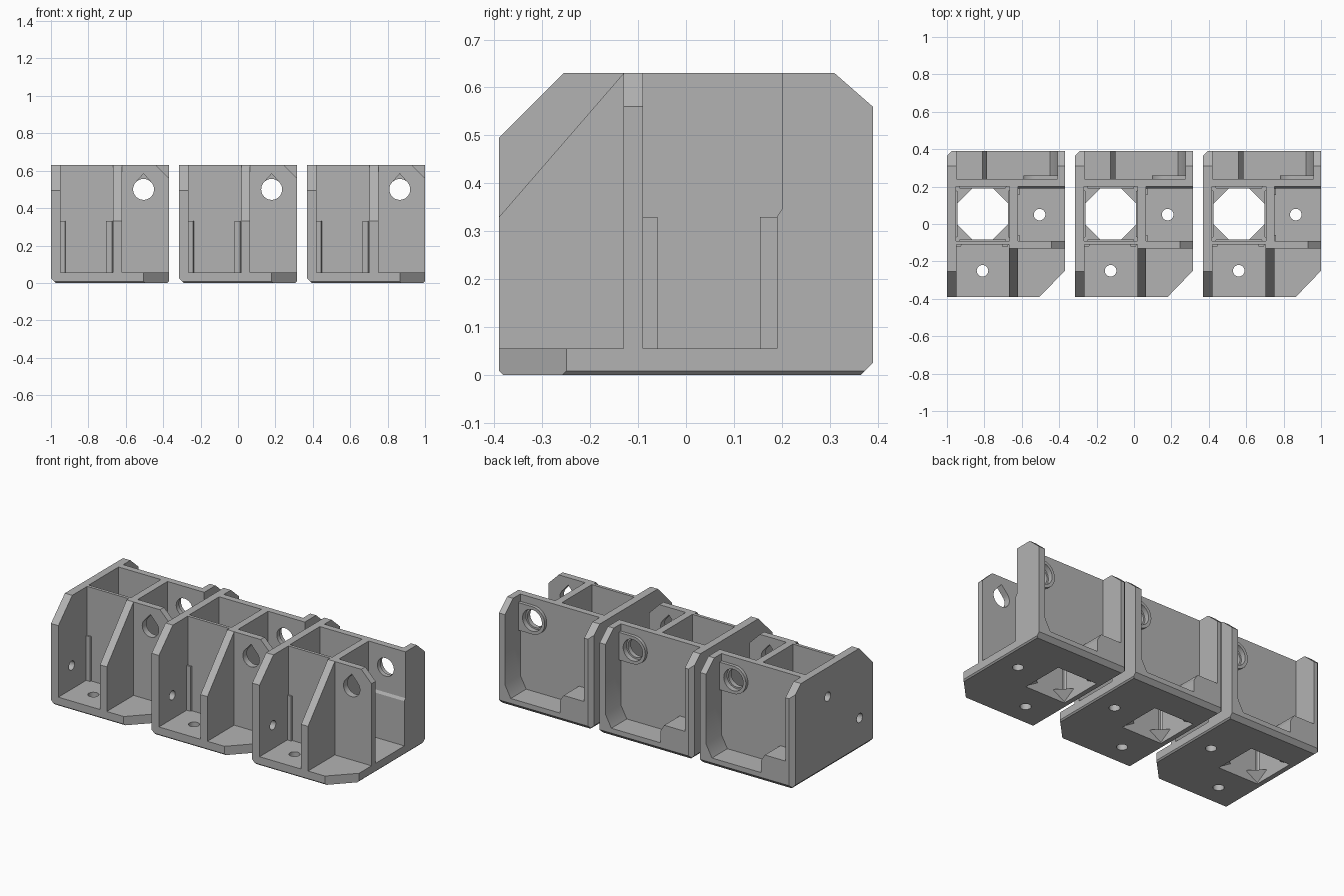
import bpy, bmesh, math

if "Cube" in bpy.data.objects:
    bpy.data.objects.remove(bpy.data.objects["Cube"], do_unlink=True)

grey = bpy.data.materials.new("plain_grey")
grey.use_nodes = True
colour = (0.45, 0.45, 0.45, 1)
grey.diffuse_color = colour
grey.node_tree.nodes["Principled BSDF"].inputs["Base Color"].default_value = colour

W, D, H = 0.315, 0.39, 0.63      # half width, half depth, height
FLOOR, STEP = 0.055, 0.33        # floor top, height where the socket widens


def finish(bm, name):
    bmesh.ops.recalc_face_normals(bm, faces=bm.faces)
    mesh = bpy.data.meshes.new(name)
    bm.to_mesh(mesh)
    bm.free()
    obj = bpy.data.objects.new(name, mesh)
    bpy.context.collection.objects.link(obj)
    mesh.materials.append(grey)
    return obj


def prism(axis, outline, lo, hi, name="piece"):
    """Extrude an outline along an axis: x takes (y,z), y takes (x,z), z takes (x,y)."""
    place = {"x": lambda p, t: (t, p[0], p[1]),
             "y": lambda p, t: (p[0], t, p[1]),
             "z": lambda p, t: (p[0], p[1], t)}[axis]
    bm = bmesh.new()
    a = [bm.verts.new(place(p, lo)) for p in outline]
    b = [bm.verts.new(place(p, hi)) for p in outline]
    bm.faces.new(a)
    bm.faces.new(b[::-1])
    for i in range(len(a)):
        j = (i + 1) % len(a)
        bm.faces.new((a[i], a[j], b[j], b[i]))
    return finish(bm, name)


def box(x0, x1, y0, y1, z0, z1):
    return prism("z", [(x0, y0), (x1, y0), (x1, y1), (x0, y1)], z0, z1)


def circle(u, v, r, n=32):
    return [(u + r * math.cos(2 * math.pi * i / n),
             v + r * math.sin(2 * math.pi * i / n)) for i in range(n)]


def teardrop(u, v, r):
    """Circle with a pointed top."""
    arc = [math.radians(135 + 270 * i / 24) for i in range(25)]
    return [(u + r * math.cos(t), v + r * math.sin(t)) for t in arc] + [(u, v + r * 1.5)]


def combine(body, tool, operation):
    mod = body.modifiers.new("combine", "BOOLEAN")
    mod.operation, mod.object, mod.solver = operation, tool, "EXACT"
    deps = bpy.context.evaluated_depsgraph_get()
    mesh = bpy.data.meshes.new_from_object(body.evaluated_get(deps))
    body.modifiers.clear()
    body.data = mesh
    bpy.data.objects.remove(tool, do_unlink=True)


# Floor plate with one cut corner
bracket = prism("z", [(-W, -D), (0.18, -D), (W, -0.25), (W, D), (-W, D)],
                0, FLOOR, "bracket")

back_slope = [(D, 0.56), (0.31, H)]
solids = [
    # Long side wall, sloped at both top corners
    prism("x", [(-D, 0), (D, 0)] + back_slope + [(-0.255, H), (-D, 0.495)], -W, -0.265),
    # Short side wall behind the cross wall
    prism("x", [(0.2, 0), (D, 0)] + back_slope + [(0.2, H)], 0.275, W),
    # Middle wall with long front slope
    prism("x", [(-D, 0), (0.22, 0), (0.22, H), (-0.13, H), (-D, STEP)], 0.018, 0.065),
    # Back cross wall, thicker low down
    prism("x", [(0.19, 0), (0.24, 0), (0.24, H), (0.2, H), (0.2, STEP + 0.015),
                (0.19, STEP)], -W, W),
    # Front cross wall with one clipped corner
    prism("y", [(0.03, 0), (W, 0), (W, 0.56), (W - 0.07, H), (0.03, H)], -0.13, -0.09),
    # Solid block around the socket
    box(-0.3, 0.05, -0.11, 0.21, 0, H),
    # Rear pocket step and corner slope
    prism("y", [(-0.3, 0.02), (-0.1, 0.02), (-0.1, 0.13), (-0.125, 0.17), (-0.3, 0.17)],
          0.22, D),
    prism("y", [(0.22, 0.03), (0.3, 0.03), (0.3, 0.13), (0.275, 0.13), (0.235, FLOOR)],
          0.22, D),
    # Bearing boss and its bridge to the side wall
    prism("y", circle(0.18, 0.5, 0.085), 0.22, 0.26),
    box(0.18, 0.3, 0.22, 0.26, 0.415, 0.585),
]
# Thickened strips outside the socket corners
for x in (-0.27, -0.02):
    solids.append(prism("z", [(x, -0.1), (x, -0.12), (x + 0.03, -0.12), (x + 0.037, -0.1)],
                        0.03, STEP))
for y in (-0.095, 0.155):
    solids.append(box(0.05, 0.073, y, y + 0.035, 0.03, STEP))
for part in solids:
    combine(bracket, part, "UNION")

X0, X1, Y0, Y1 = -0.26, 0.012, -0.083, 0.19     # socket sides
cuts = [
    # Socket, wider at the top
    box(X0, X1, Y0, Y1, -0.1, STEP + 0.01),
    box(X0 - 0.008, X1 + 0.008, Y0 - 0.008, Y1 + 0.01, STEP, 1),
    # Screw holes in floor and side wall
    prism("z", circle(0.18, 0.05, 0.031), -0.1, 0.1),
    prism("z", circle(-0.125, -0.25, 0.031), -0.1, 0.1),
    prism("x", circle(0.05, 0.45, 0.028), -0.4, -0.2),
    prism("x", circle(-0.26, 0.2, 0.028), -0.4, -0.2),
    # Rod holes and bearing seat
    prism("y", teardrop(0.18, 0.5, 0.056), -0.2, -0.05),
    prism("y", circle(0.18, 0.5, 0.056), 0.15, 0.3),
    prism("y", circle(0.18, 0.5, 0.066), 0.228, 0.3),
    # Bevelled lower and rear edges
    prism("y", [(-W - 0.05, -0.05), (-W + 0.075, -0.05), (-W - 0.05, 0.075)], -1, 1),
    prism("x", [(D + 0.05, -0.05), (D - 0.075, -0.05), (D + 0.05, 0.075)], -1, 1),
    prism("z", [(-W - 0.05, D + 0.05), (-W + 0.075, D + 0.05), (-W - 0.05, D - 0.075)], -1, 1),
    prism("y", [(W + 0.05, -0.05), (W - 0.058, -0.05), (W + 0.05, 0.058)], -1, 1),
    prism("x", [(-D - 0.05, -0.05), (-D + 0.058, -0.05), (-D - 0.05, 0.058)], -1, 1),
]
# Relief grooves in the socket corners
for x in (X0, X1):
    for y in (Y0, Y1):
        cuts.append(prism("z", circle(x, y, 0.013, 12), FLOOR, STEP + 0.02))
for part in cuts:
    combine(bracket, part, "DIFFERENCE")

# Corner supports closing the socket opening to an octagon
for x, sx in ((X0, 1), (X1, -1)):
    for y, sy in ((Y0, 1), (Y1, -1)):
        bm = bmesh.new()
        x2, y2 = x - sx * 0.004, y - sy * 0.004
        points = [(x2, y2, 0.002), (x2, y2, FLOOR),
                  (x + sx * 0.085, y2, FLOOR), (x2, y + sy * 0.085, FLOOR)]
        v = [bm.verts.new(p) for p in points]
        for tri in ((0, 1, 2), (0, 2, 3), (0, 3, 1), (1, 3, 2)):
            bm.faces.new([v[i] for i in tri])
        combine(bracket, finish(bm, "support"), "UNION")

# One material slot, crisp edges with smooth holes
bracket.data.materials.clear()
bracket.data.materials.append(grey)
for face in bracket.data.polygons:
    face.material_index = 0
bpy.ops.object.select_all(action="DESELECT")
bracket.select_set(True)
bpy.context.view_layer.objects.active = bracket
bpy.ops.object.shade_smooth_by_angle(angle=math.radians(30))

# Row of three identical brackets
bracket.name = "bracket_middle"
for name, x in (("bracket_right", -0.685), ("bracket_left", 0.685)):
    copy = bracket.copy()
    copy.name = name
    copy.location.x = x
    bpy.context.collection.objects.link(copy)
